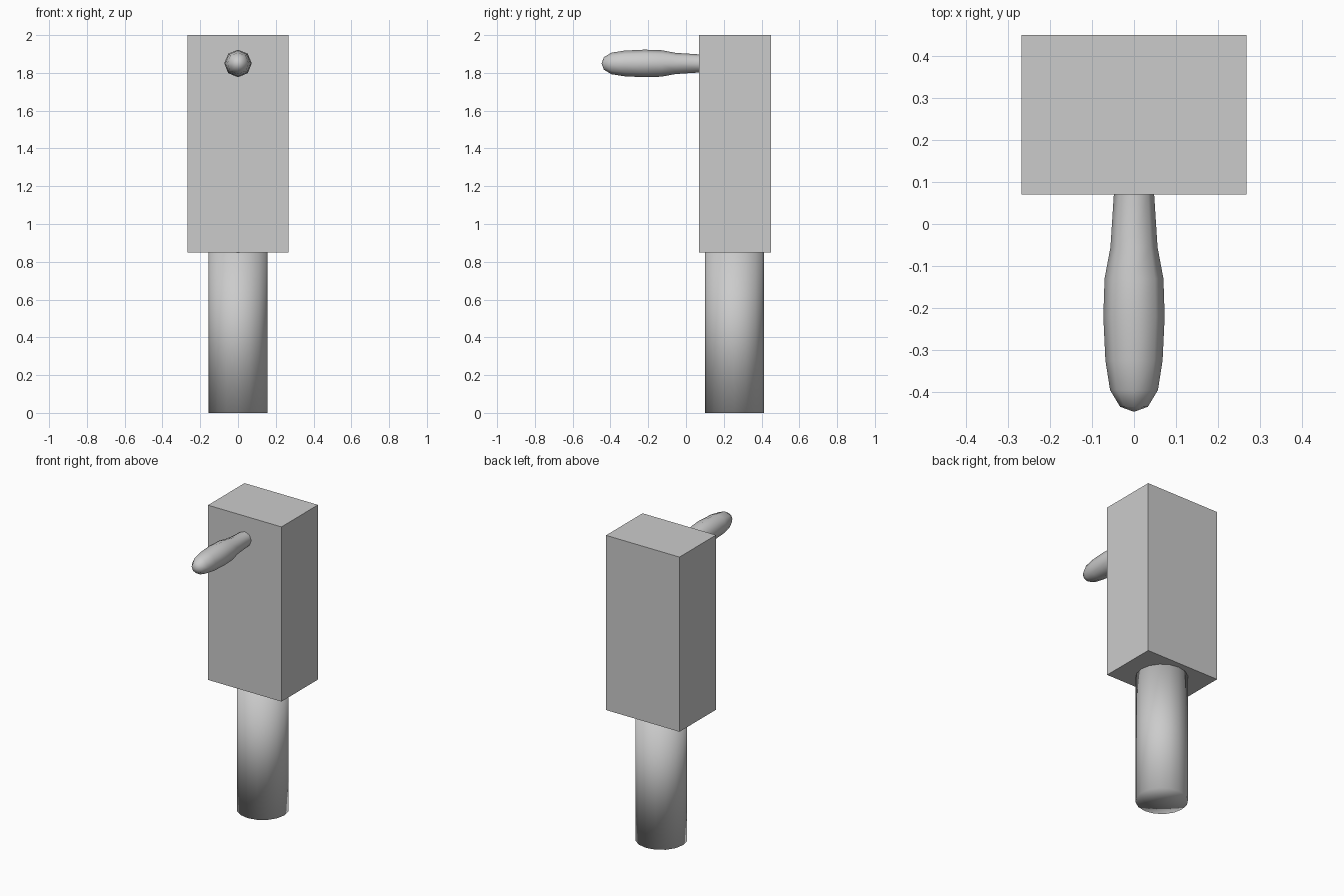
import bpy, bmesh, math
from mathutils import Matrix, Vector

cube = bpy.data.objects.get("Cube")
if cube:
    bpy.data.objects.remove(cube, do_unlink=True)

grey = bpy.data.materials.new("plain grey")
grey.use_nodes = True
GREY = (0.6, 0.6, 0.6, 1)
grey.diffuse_color = GREY
grey.node_tree.nodes["Principled BSDF"].inputs["Base Color"].default_value = GREY


def add_part(name, bm, smooth):
    bmesh.ops.recalc_face_normals(bm, faces=bm.faces)
    for face in bm.faces:
        face.smooth = smooth
    mesh = bpy.data.meshes.new(name)
    bm.to_mesh(mesh)
    bm.free()
    mesh.materials.append(grey)
    obj = bpy.data.objects.new(name, mesh)
    bpy.context.collection.objects.link(obj)


# Square-edged box body
bm = bmesh.new()
bmesh.ops.create_cube(bm, size=1)
bmesh.ops.scale(bm, vec=(0.535, 0.38, 1.15), verts=bm.verts)
bmesh.ops.translate(bm, vec=(0, 0.26, 1.425), verts=bm.verts)
add_part("box_body", bm, False)

# Round post below the body, smooth over its rim
bm = bmesh.new()
bmesh.ops.create_cone(bm, cap_ends=True, cap_tris=True, segments=16,
                      radius1=0.157, radius2=0.157, depth=0.85,
                      matrix=Matrix.Translation((0, 0.257, 0.425)))
add_part("round_post", bm, True)

# Eight-sided turned handle, profile as (y, radius) from the tip to the body
profile = [(-0.447, 0), (-0.435, 0.033), (-0.395, 0.057), (-0.325, 0.068),
           (-0.22, 0.073), (-0.13, 0.070), (-0.055, 0.056), (0.07, 0.048)]
bm = bmesh.new()
verts = [bm.verts.new((r, y, 0)) for y, r in profile]
edges = [bm.edges.new(pair) for pair in zip(verts, verts[1:])]
bmesh.ops.spin(bm, geom=verts + edges, cent=Vector(), axis=(0, 1, 0),
               angle=math.tau, steps=8)
bmesh.ops.remove_doubles(bm, verts=bm.verts, dist=0.0005)
bmesh.ops.translate(bm, vec=(0, 0, 1.85), verts=bm.verts)
add_part("handle", bm, True)
